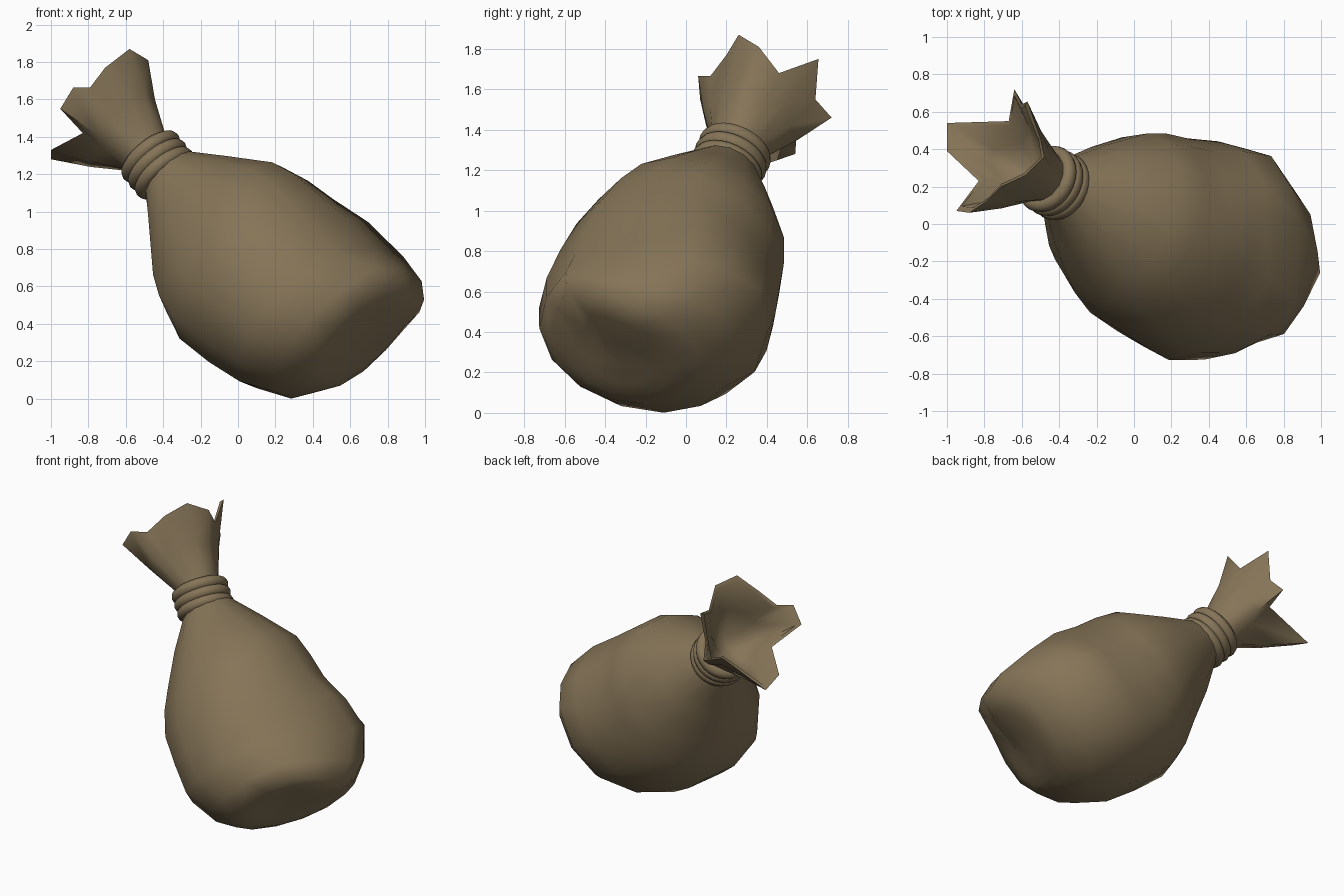
import bpy, bmesh, math
from mathutils import Vector

if "Cube" in bpy.data.objects:
    bpy.data.objects.remove(bpy.data.objects["Cube"])

SIDES = 14
# Tilted frame of the sack: W runs from base to mouth, U and V span the sections
O = Vector((0.2, -0.1, 0.65))
W = Vector((-0.662, 0.351, 0.662))
U = Vector((0.469, 0.884, 0.0))
V = Vector((0.583, -0.31, 0.747))
NECK = Vector((-0.43, 0.22, 1.25))
NECK_AXIS = Vector((-0.6, 0.35, 0.72)).normalized()

cloth = bpy.data.materials.new("brown cloth")
cloth.diffuse_color = (0.235, 0.175, 0.096, 1)
cloth.use_nodes = True
cloth.node_tree.nodes["Principled BSDF"].inputs["Base Color"].default_value = cloth.diffuse_color


def section(w, cu, cv, ru, rv):
    """Elliptical cross-section of the sack at height w along its axis."""
    pts = []
    for i in range(SIDES):
        a = 2 * math.pi * i / SIDES
        pts.append(O + W * w + U * (cu + ru * math.sin(a)) + V * (cv + rv * math.cos(a)))
    return pts


def loft(name, rings, cap_start=False, cap_end=False):
    """Skin a list of equal-length point rings, faces pointing outwards."""
    bm = bmesh.new()
    vr = [[bm.verts.new(p) for p in ring] for ring in rings]
    for a, b in zip(vr, vr[1:]):
        for i in range(SIDES):
            j = (i + 1) % SIDES
            bm.faces.new((a[i], a[j], b[j], b[i]))
    for ring, cap in ((vr[0][::-1], cap_start), (vr[-1], cap_end)):
        if cap:
            c = bm.verts.new(sum((v.co for v in ring), Vector()) / SIDES)
            for i in range(SIDES):
                bm.faces.new((ring[i], ring[(i + 1) % SIDES], c))
    mesh = bpy.data.meshes.new(name)
    bm.to_mesh(mesh)
    bm.free()
    obj = bpy.data.objects.new(name, mesh)
    bpy.context.collection.objects.link(obj)
    return obj


def about_neck(p, scale, drop=0.0):
    """Scale a point towards the neck axis and slide it down along the axis."""
    q = NECK + NECK_AXIS * (p - NECK).dot(NECK_AXIS)
    return q + (p - q) * scale - NECK_AXIS * drop


def finish(obj, angle):
    obj.data.materials.clear()
    obj.data.materials.append(cloth)
    bpy.ops.object.select_all(action='DESELECT')
    obj.select_set(True)
    bpy.context.view_layer.objects.active = obj
    bpy.ops.object.shade_smooth_by_angle(angle=math.radians(angle))


# Sack body: sagging sections from the flattened base up to the tied neck
sections = [
    (-0.635, 0.02, 0.02, 0.16, 0.13),
    (-0.63, 0.02, 0.05, 0.29, 0.24),
    (-0.60, 0.02, 0.07, 0.41, 0.35),
    (-0.49, 0.03, 0.02, 0.515, 0.455),
    (-0.30, 0.025, -0.025, 0.60, 0.505),
    (-0.10, 0.015, -0.035, 0.585, 0.54),
    (0.10, -0.005, -0.045, 0.55, 0.545),
    (0.28, 0.01, -0.02, 0.505, 0.505),
    (0.43, 0.025, 0.005, 0.445, 0.435),
    (0.65, 0.01, -0.01, 0.31, 0.30),
    (0.83, 0.0, -0.015, 0.182, 0.178),
    (0.90, -0.01, -0.018, 0.14, 0.14),
]
body = loft("sack_body", [section(*s) for s in sections], cap_start=True)

# Lumps and dents: the nearest cloth is pulled to each point (x, y, z, spread)
pulls = [(0.65, 0.0, 0.96, 0.18), (0.80, -0.60, 0.61, 0.16), (0.73, 0.36, 0.62, 0.18),
         (0.88, 0.02, 0.76, 0.18), (0.995, -0.26, 0.53, 0.15),
         (-0.45, -0.12, 0.66, 0.17), (-0.36, -0.26, 0.45, 0.15),
         (0.66, -0.49, 0.42, 0.12), (0.51, -0.45, 0.21, 0.12), (0.995, -0.26, 0.53, 0.08)]
verts = body.data.vertices
for x, y, z, spread in pulls:
    target = Vector((x, y, z))
    start = min((v.co for v in verts), key=lambda c: (c - target).length).copy()
    for v in verts:
        v.co += (target - start) * math.exp(-(v.co - start).length_squared / (2 * spread ** 2))
finish(body, 100)

# Gathered mouth: flares from the neck to an uneven, folded rim
rim = [Vector(p) for p in (
    (-0.58, 0.26, 1.87), (-0.48, 0.36, 1.81), (-0.50, 0.46, 1.68),
    (-0.57, 0.655, 1.75), (-0.60, 0.64, 1.55), (-0.64, 0.72, 1.46),
    (-0.67, 0.55, 1.42), (-1.0, 0.54, 1.28), (-1.0, 0.39, 1.33),
    (-0.83, 0.23, 1.42), (-0.95, 0.07, 1.55), (-0.88, 0.06, 1.665),
    (-0.79, 0.12, 1.665), (-0.71, 0.20, 1.77))]
neck_ring = section(0.90, -0.01, -0.018, 0.14, 0.14)
upper_ring = section(1.03, -0.01, -0.012, 0.142, 0.142)
middle = [about_neck(a.lerp(b, 0.48), 0.94 if i < 4 else 1.04)
          for i, (a, b) in enumerate(zip(upper_ring, rim))]
# The cloth turns over at the hem and closes again inside the throat
inner_rim = [about_neck(p, 0.91, 0.01) for p in rim]
inner_middle = [about_neck(p, 0.86) for p in middle]
throat = section(1.06, -0.01, -0.012, 0.07, 0.07)
mouth = loft("sack_mouth", [neck_ring, upper_ring, middle, rim,
                            inner_rim, inner_middle, throat], cap_end=True)
finish(mouth, 60)

# Rope wound three times round the neck
for k in (-1, 0, 1):
    bpy.ops.mesh.primitive_torus_add(
        major_segments=28, minor_segments=10, major_radius=0.148, minor_radius=0.04,
        location=NECK + NECK_AXIS * 0.06 * k,
        rotation=NECK_AXIS.to_track_quat('Z', 'Y').to_euler())
    rope = bpy.context.object
    rope.name = "neck_rope_%d" % (k + 2)
    finish(rope, 60)
